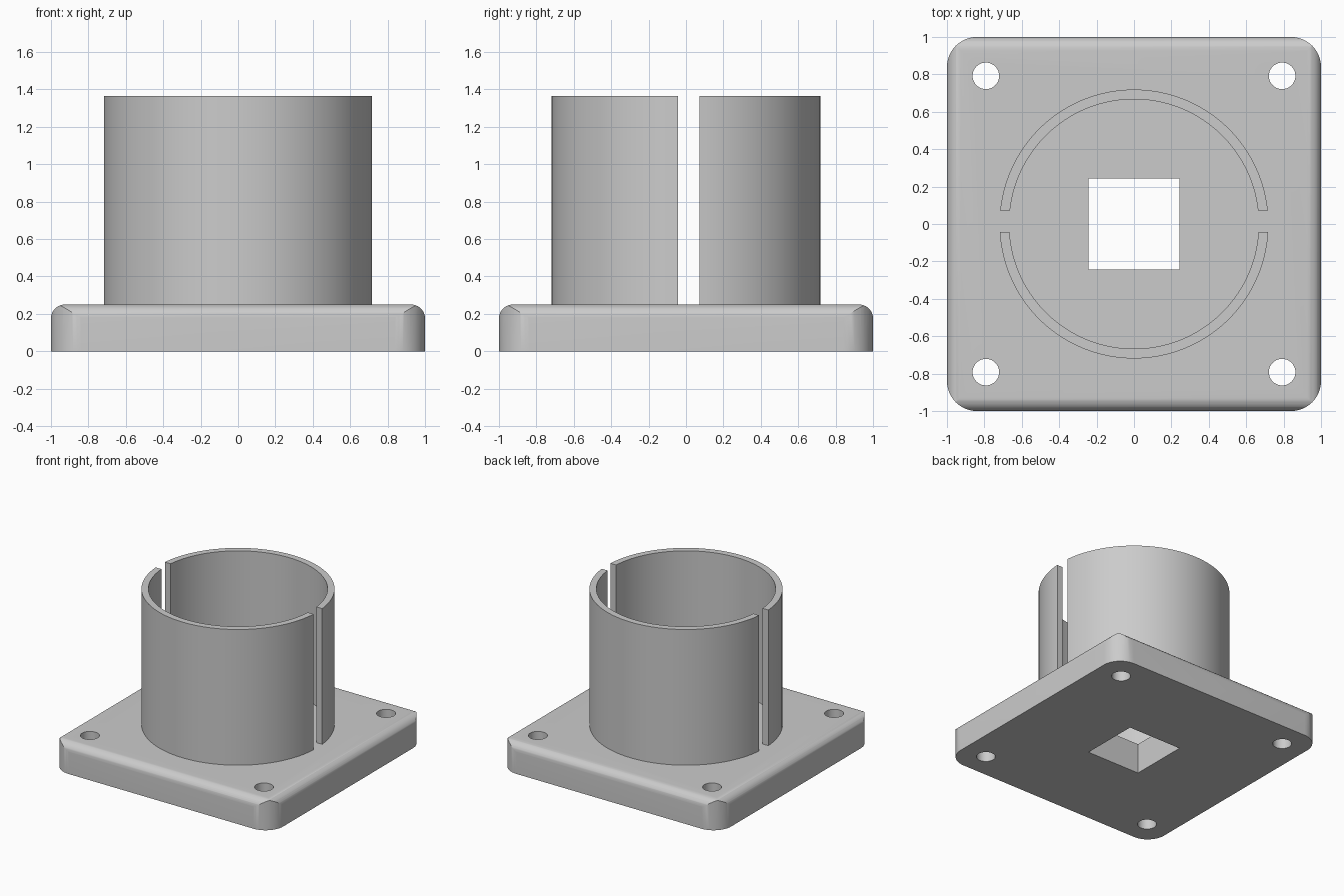
import bpy
import bmesh
from math import sin, cos, pi, asin
from mathutils import Matrix

if "Cube" in bpy.data.objects:
    bpy.data.objects.remove(bpy.data.objects["Cube"], do_unlink=True)

# Single flat colour
GREY = (0.6, 0.6, 0.6, 1.0)
grey = bpy.data.materials.new("plain grey")
grey.use_nodes = True
grey.diffuse_color = GREY
grey.node_tree.nodes["Principled BSDF"].inputs["Base Color"].default_value = GREY

BASE_TOP = 0.25
RING_TOP = 1.365


def arc(cx, cy, r, a0, a1, n):
    return [(cx + r * cos(a0 + (a1 - a0) * i / n),
             cy + r * sin(a0 + (a1 - a0) * i / n)) for i in range(n + 1)]


def prism(name, outline, low, high, matrix=None):
    """Extrude a closed 2D outline along z, then optionally turn it."""
    bm = bmesh.new()
    face = bm.faces.new([bm.verts.new((x, y, low)) for x, y in outline])
    new = bmesh.ops.extrude_face_region(bm, geom=[face])["geom"]
    bmesh.ops.translate(bm, vec=(0, 0, high - low),
                        verts=[v for v in new if isinstance(v, bmesh.types.BMVert)])
    if matrix:
        bmesh.ops.transform(bm, matrix=matrix, verts=bm.verts)
    bmesh.ops.recalc_face_normals(bm, faces=bm.faces)
    mesh = bpy.data.meshes.new(name)
    bm.to_mesh(mesh)
    bm.free()
    mesh.materials.append(grey)
    obj = bpy.data.objects.new(name, mesh)
    bpy.context.collection.objects.link(obj)
    return obj


def activate(obj):
    bpy.ops.object.select_all(action='DESELECT')
    obj.select_set(True)
    bpy.context.view_layer.objects.active = obj


def boolean(obj, cutter, operation):
    mod = obj.modifiers.new("cut", 'BOOLEAN')
    mod.operation, mod.solver, mod.object = operation, 'EXACT', cutter
    activate(obj)
    bpy.ops.object.modifier_apply(modifier=mod.name)
    bpy.data.objects.remove(cutter, do_unlink=True)


# Base plate with rounded upright corners
R = 0.16
corners = [(1, 1), (-1, 1), (-1, -1), (1, -1)]
outline = []
for i, (sx, sy) in enumerate(corners):
    outline += arc(sx * (1 - R), sy * (1 - R), R, i * pi / 2, (i + 1) * pi / 2, 12)
base = prism("base_plate", outline, 0, 0.4)

# Rounded top edges, one arched profile along each horizontal axis
F, W = 0.075, 1.0004
arch = ([(-W, -0.2), (W, -0.2)]
        + arc(W - F, BASE_TOP - F, F, 0, pi / 2, 10)
        + arc(F - W, BASE_TOP - F, F, pi / 2, pi, 10))
upright = Matrix.Rotation(pi / 2, 4, 'X')
for turn in (0, pi / 2):
    shape = prism("edge_profile", arch, -1.3, 1.3, Matrix.Rotation(turn, 4, 'Z') @ upright)
    boolean(base, shape, 'INTERSECT')

# Corner screw holes and the square centre opening
for sx, sy in corners:
    hole = arc(sx * 0.792, sy * 0.792, 0.071, 0, 2 * pi, 40)[:-1]
    boolean(base, prism("screw_hole", hole, -0.5, 0.5), 'DIFFERENCE')
S = 0.243
square = [(S * x, S * y) for x, y in corners]
boolean(base, prism("centre_opening", square, -0.5, 0.5), 'DIFFERENCE')


# Split tube: two half shells with straight slots between them
def half_shell(name, edge_y, side):
    outer, inner = 0.719, 0.667
    a, b = asin(edge_y / outer), asin(edge_y / inner)
    pts = arc(0, 0, outer, a, pi - a, 64) + arc(0, 0, inner, pi - b, b, 64)
    return prism(name, [(x, side * y) for x, y in pts], BASE_TOP - 0.01, RING_TOP)


back = half_shell("back_half_shell", 0.072, 1)
front = half_shell("front_half_shell", 0.044, -1)

for obj in (base, back, front):
    activate(obj)
    bpy.ops.object.shade_smooth_by_angle(angle=pi / 7)
